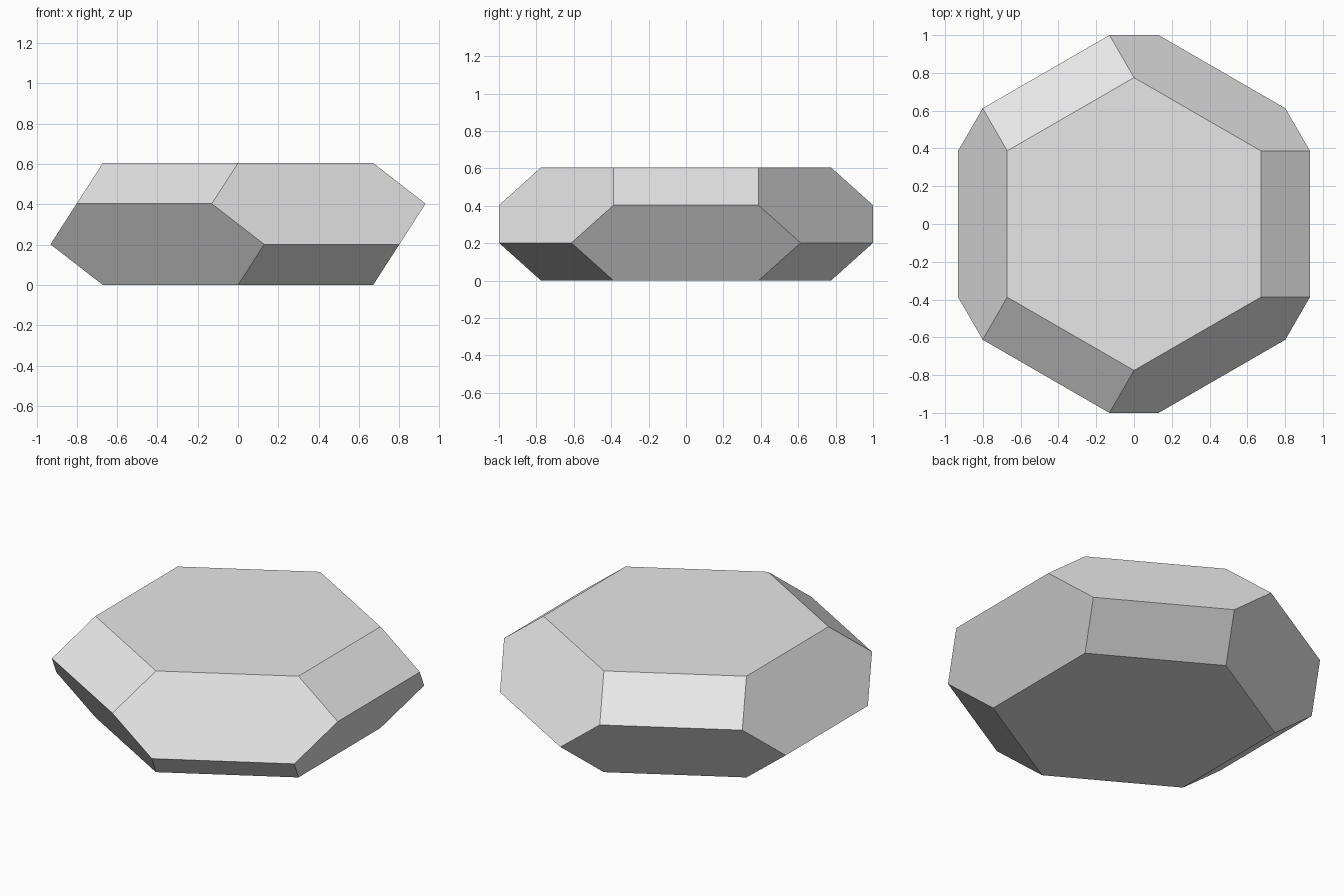
import bpy
import bmesh
from math import radians
from mathutils import Matrix, Vector

cube = bpy.data.objects.get("Cube")
if cube:
    bpy.data.objects.remove(cube, do_unlink=True)

HEIGHT = 0.605      # full thickness
RADIUS = 0.775      # corner radius of the flat hexagons
FLARE = 0.26        # how far each side's ridge stands out

# Plain grey material
grey = bpy.data.materials.new("light_grey")
grey.use_nodes = True
colour = (0.8, 0.8, 0.8, 1.0)
grey.diffuse_color = colour
grey.node_tree.nodes["Principled BSDF"].inputs["Base Color"].default_value = colour


def direction(step):
    """Unit vector at a multiple of 60 degrees."""
    return Matrix.Rotation(radians(60 * step), 3, "Z") @ Vector((1, 0, 0))


def corner(step, z):
    """Corner of the flat hexagon; half steps lie between two sides."""
    return direction(step) * RADIUS + Vector((0, 0, z))


def ridge(side, end):
    """Ridge end of a side; ridges alternate between two heights."""
    z = HEIGHT * (2 if side % 2 == 0 else 1) / 3
    return corner(side + end, z) + direction(side) * FLARE


bm = bmesh.new()


def add_face(points):
    bm.faces.new([bm.verts.new(p) for p in points])


# Flat top and bottom
for z in (0, HEIGHT):
    add_face([corner(k + 0.5, z) for k in range(6)])

# Each side has a rectangle on its short slope and a hexagon on its long one
for k in range(6):
    near, far = (HEIGHT, 0) if k % 2 == 0 else (0, HEIGHT)
    a, b = ridge(k, -0.5), ridge(k, 0.5)
    add_face([corner(k - 0.5, near), a, b, corner(k + 0.5, near)])
    add_face([corner(k - 0.5, far), corner(k + 0.5, far),
              ridge(k + 1, -0.5), b, a, ridge(k - 1, 0.5)])

# Weld the faces into one closed solid
bmesh.ops.remove_doubles(bm, verts=bm.verts, dist=0.001)
bmesh.ops.recalc_face_normals(bm, faces=bm.faces)

mesh = bpy.data.meshes.new("faceted_solid")
bm.to_mesh(mesh)
bm.free()
mesh.materials.append(grey)
solid = bpy.data.objects.new("faceted_solid", mesh)
bpy.context.collection.objects.link(solid)
